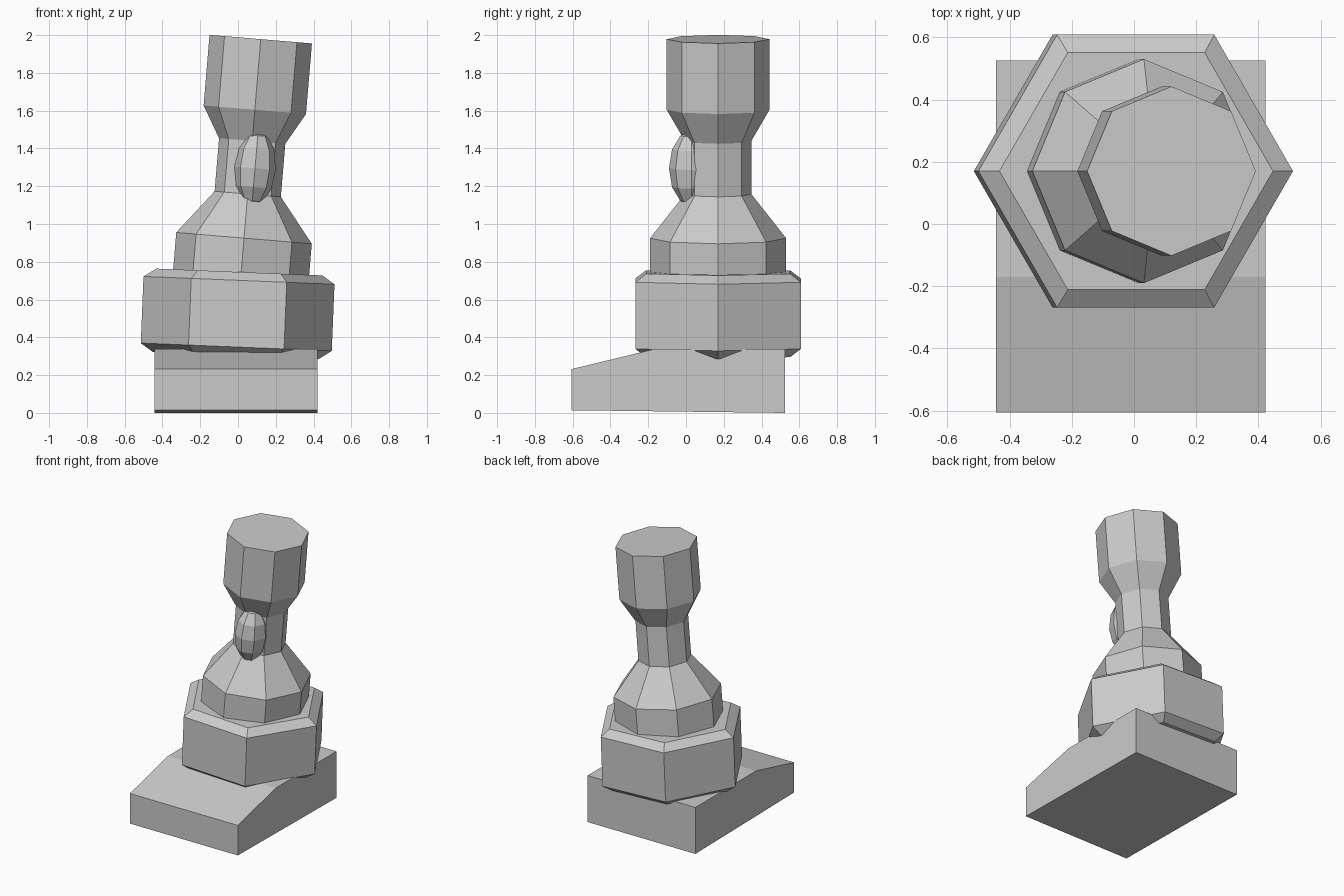
import bpy, bmesh, math
from mathutils import Matrix, Vector

if "Cube" in bpy.data.objects:
    bpy.data.objects.remove(bpy.data.objects["Cube"])


def finish(name, bm):
    bmesh.ops.recalc_face_normals(bm, faces=bm.faces)
    mesh = bpy.data.meshes.new(name)
    bm.to_mesh(mesh)
    bm.free()
    obj = bpy.data.objects.new(name, mesh)
    bpy.context.collection.objects.link(obj)
    return obj


def lathe(name, sides, profile, origin, tilt):
    """Stack of polygon rings (radius, height along axis), leaning towards +x."""
    bm = bmesh.new()
    rings = []
    for r, h in profile:
        rings.append([bm.verts.new((r * math.cos(math.tau * i / sides),
                                    r * math.sin(math.tau * i / sides), h))
                      for i in range(sides)])
    for low, high in zip(rings, rings[1:]):
        for i in range(sides):
            j = (i + 1) % sides
            bm.faces.new((low[i], low[j], high[j], high[i]))
    bm.faces.new(rings[0][::-1])
    bm.faces.new(rings[-1])
    bm.transform(Matrix.Translation(origin) @ Matrix.Rotation(math.radians(tilt), 4, 'Y'))
    return finish(name, bm)


# Base block: side profile in y, z, extruded along x
profile = [(-0.605, 0.014), (-0.605, 0.232), (-0.17, 0.337), (0.525, 0.337), (0.525, 0.0)]
bm = bmesh.new()
side = bm.faces.new([bm.verts.new((-0.443, y, z)) for y, z in profile])
ext = bmesh.ops.extrude_face_region(bm, geom=[side])
bmesh.ops.translate(bm, vec=(0.865, 0, 0),
                    verts=[v for v in ext['geom'] if isinstance(v, bmesh.types.BMVert)])
finish("base_block", bm)

# Hexagonal collar with chamfered rims
lathe("hex_collar", 6, [(0.44, 0), (0.506, 0.045), (0.506, 0.398), (0.44, 0.442)],
      (-0.011, 0.17, 0.304), 2.35)

# Eight-sided shaft: foot, shoulder, neck and head
lathe("shaft", 8, [(0.36, 0), (0.36, 0.226), (0.176, 0.46),
                   (0.176, 0.742), (0.272, 0.908), (0.272, 1.283)],
      (0.013, 0.17, 0.70), 4.8)

# Faceted bulge on the front of the neck
bm = bmesh.new()
bmesh.ops.create_uvsphere(bm, u_segments=8, v_segments=6, radius=1)
bm.transform(Matrix.Translation((0.09, 0.03, 1.295))
             @ Matrix.Rotation(math.radians(4.8), 4, 'Y')
             @ Matrix.Diagonal((0.11, 0.12, 0.2, 1)))
finish("neck_bulge", bm)
